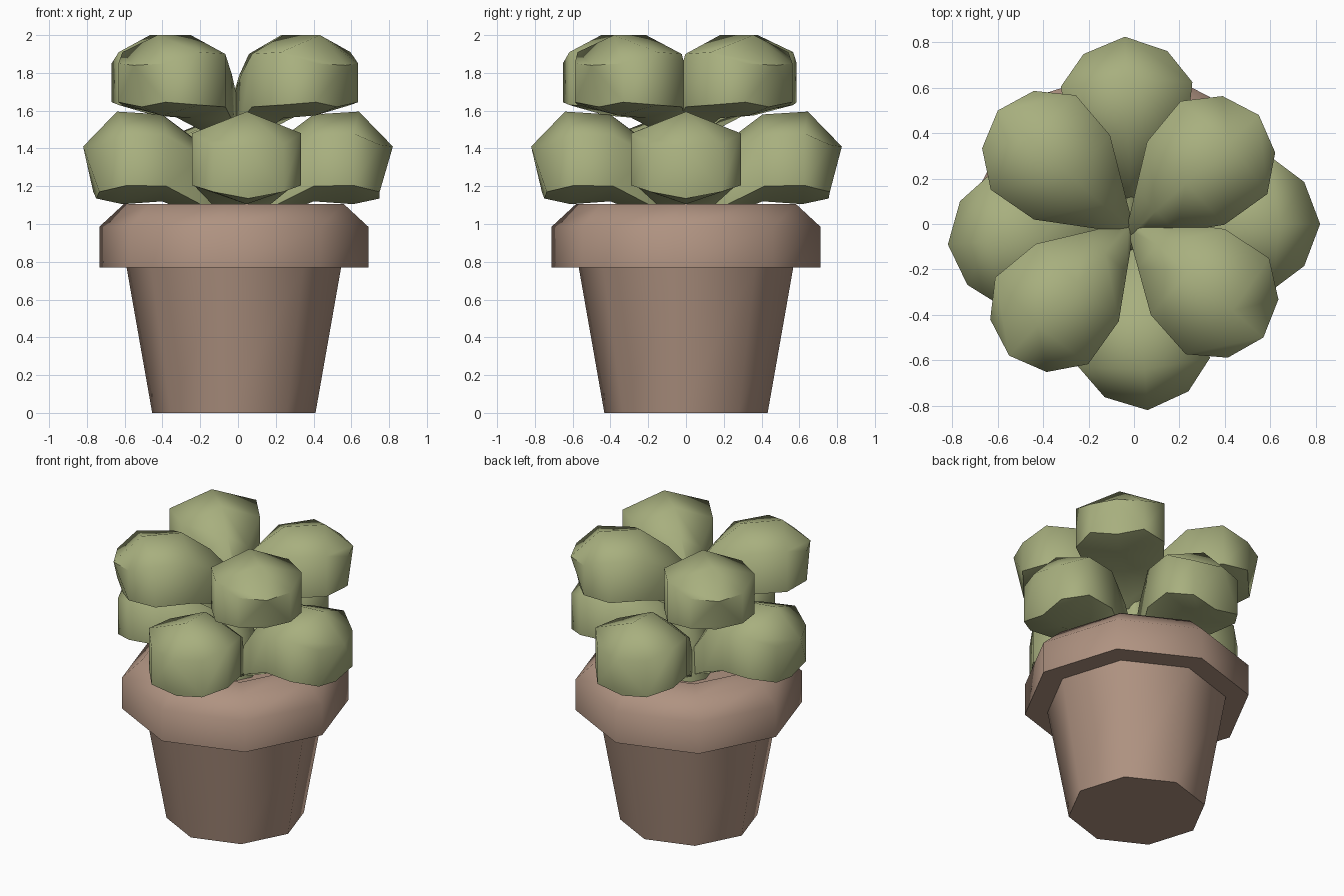
import bpy, bmesh, math
from mathutils import Matrix, Vector

if "Cube" in bpy.data.objects:
    bpy.data.objects.remove(bpy.data.objects["Cube"])


def material(name, rgb):
    m = bpy.data.materials.new(name)
    m.use_nodes = True
    m.diffuse_color = (*rgb, 1)
    m.node_tree.nodes["Principled BSDF"].inputs["Base Color"].default_value = (*rgb, 1)
    return m


clay = material("clay brown", (0.43, 0.29, 0.22))
green = material("leaf green", (0.39, 0.43, 0.21))


def loft(name, rings, mat, angle):
    """Bridge equally long rings of points, cap both ends and shade smooth."""
    bm = bmesh.new()
    loops = [[bm.verts.new(p) for p in ring] for ring in rings]
    n = len(loops[0])
    for a, b in zip(loops, loops[1:]):
        for i in range(n):
            j = (i + 1) % n
            bm.faces.new((a[i], a[j], b[j], b[i]))
    bm.faces.new(loops[0][::-1])
    bm.faces.new(loops[-1])
    bmesh.ops.recalc_face_normals(bm, faces=bm.faces)
    mesh = bpy.data.meshes.new(name)
    bm.to_mesh(mesh)
    bm.free()
    mesh.materials.append(mat)
    obj = bpy.data.objects.new(name, mesh)
    bpy.context.collection.objects.link(obj)
    bpy.ops.object.select_all(action='DESELECT')
    obj.select_set(True)
    bpy.context.view_layer.objects.active = obj
    bpy.ops.object.shade_smooth_by_angle(angle=math.radians(angle))
    return obj


def octagon(r, z):
    angles = [math.radians(45 * i - 5) for i in range(8)]
    return [(r * math.cos(a) - 0.022, r * math.sin(a), z) for a in angles]


# Pot: tapered body, overhanging rim, recessed soil level
pot_profile = [(0.434, 0), (0.57, 0.77), (0.715, 0.77), (0.715, 0.985),
               (0.585, 1.105), (0.39, 1.105), (0.36, 1.0)]
loft("plant_pot", [octagon(r, z) for r, z in pot_profile], clay, 60)


# Leaves: hexagonal sections (distance behind tip, half width,
# top, upper shoulder, lower shoulder, bottom, forward push of the top)
lower_sections = [
    (0.82, 0.05, 1.12, 1.10, 0.98, 0.97, 0),
    (0.62, 0.15, 1.43, 1.36, 1.10, 1.04, 0),
    (0.42, 0.26, 1.58, 1.47, 1.20, 1.12, 0),
    (0.21, 0.29, 1.595, 1.48, 1.205, 1.105, 0.03),
    (0.07, 0.185, 1.41, 1.42, 1.17, 1.135, 0.07),
]
upper_sections = [
    (0.77, 0.03, 1.70, 1.66, 1.42, 1.36, 0),
    (0.62, 0.13, 1.87, 1.79, 1.55, 1.46, 0),
    (0.44, 0.25, 2.00, 1.90, 1.62, 1.56, 0),
    (0.21, 0.28, 2.00, 1.91, 1.63, 1.575, 0.03),
    (0.06, 0.17, 1.84, 1.85, 1.645, 1.62, 0.06),
]


def leaf(name, sections, tip, degrees):
    turn = Matrix.Rotation(math.radians(degrees), 3, 'Z')
    origin = Vector((*tip, 0))
    rings = []
    for back, w, top, high, low, bottom, push in sections:
        ring = [(push - back, 0, top), (-back, w, high), (-back, w, low),
                (-back, 0, bottom), (-back, -w, low), (-back, -w, high)]
        rings.append([origin + turn @ Vector(p) for p in ring])
    loft(name, rings, green, 58)


for name, tip, turn in [("left", (0.82, 0), 0), ("back", (-0.04, 0.825), 92),
                        ("right", (-0.82, -0.09), 185), ("front", (0.06, -0.82), -86)]:
    leaf("lower_leaf_" + name, lower_sections, tip, turn)

for name, tip, turn in [("front_left", (0.57, -0.5), -41), ("back_left", (0.55, 0.48), 43),
                        ("back_right", (-0.60, 0.5), 138), ("front_right", (-0.55, -0.58), 227)]:
    leaf("upper_leaf_" + name, upper_sections, tip, turn)

# Central stem joining the leaf bases
loft("stem", [octagon(0.14, 0.98), octagon(0.12, 1.3), octagon(0.05, 1.62)], green, 60)
